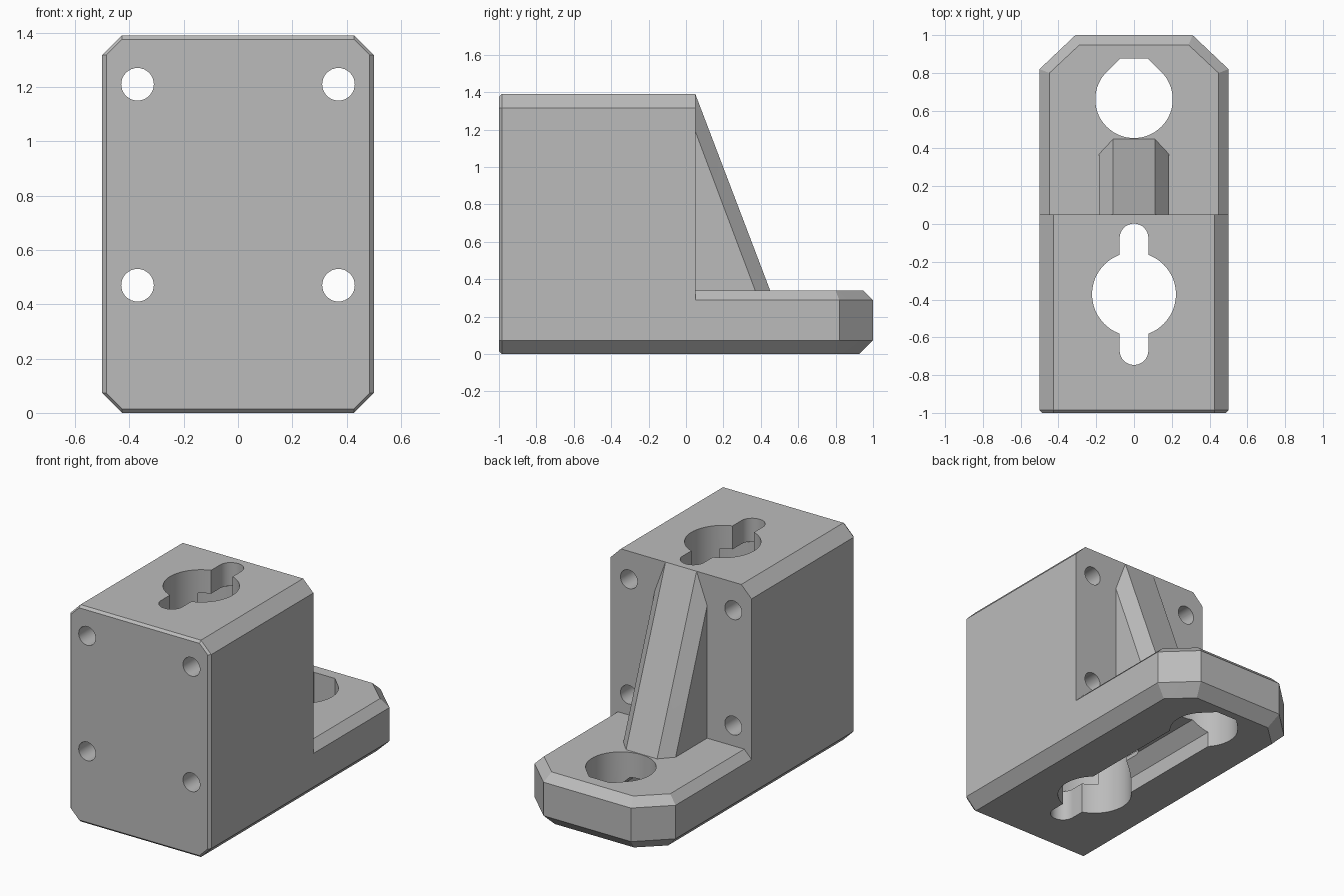
import bpy, bmesh
from math import sin, cos, radians
from mathutils import Vector

if "Cube" in bpy.data.objects:
    bpy.data.objects.remove(bpy.data.objects["Cube"])

grey = bpy.data.materials.new("plain grey")
grey.use_nodes = True
grey.diffuse_color = (0.5, 0.5, 0.5, 1)
grey.node_tree.nodes["Principled BSDF"].inputs["Base Color"].default_value = (0.5, 0.5, 0.5, 1)


def hull(name, points):
    """Convex solid around the points, with flat areas merged."""
    bm = bmesh.new()
    for p in points:
        bm.verts.new(p)
    res = bmesh.ops.convex_hull(bm, input=bm.verts)
    junk = {e for k in ("geom_interior", "geom_unused") for e in res[k]
            if isinstance(e, bmesh.types.BMVert)}
    bmesh.ops.delete(bm, geom=list(junk), context='VERTS')
    bmesh.ops.dissolve_limit(bm, angle_limit=0.01, verts=bm.verts, edges=bm.edges)
    bmesh.ops.recalc_face_normals(bm, faces=bm.faces)
    mesh = bpy.data.meshes.new(name)
    bm.to_mesh(mesh)
    bm.free()
    mesh.materials.append(grey)
    ob = bpy.data.objects.new(name, mesh)
    bpy.context.collection.objects.link(ob)
    return ob


def arc(cx, cy, r, a0=0, a1=360, n=64):
    return [(cx + r * cos(radians(a0 + (a1 - a0) * i / n)),
             cy + r * sin(radians(a0 + (a1 - a0) * i / n)))
            for i in range(n + (a1 - a0 < 360))]


def upright(name, outline, z0, z1):
    return hull(name, [(x, y, z) for x, y in outline for z in (z0, z1)])


def along_y(name, outline, y0, y1):
    return hull(name, [(x, y, z) for x, z in outline for y in (y0, y1)])


# Upright block with chamfered long edges and a fine front bevel
H, BACK, CH = 1.39, 0.05, 0.073


def block_ring(inset, y):
    w, lo, hi = 0.5 - inset, inset, H - inset
    return [(s * x, y, z) for s in (-1, 1)
            for x, z in ((w, CH), (w, H - CH), (0.5 - CH, lo), (0.5 - CH, hi))]


block = hull("upright_block", block_ring(0.015, -1) + block_ring(0, -0.985) + block_ring(0, BACK))


# Base foot with cut back corners, chamfered above and below
def foot_ring(inset, z):
    return [(s * x, y, z) for s in (-1, 1)
            for x, y in ((0.5 - inset, BACK), (0.5 - inset, 0.82 - 0.4 * inset),
                         (0.31 - 0.4 * inset, 1 - inset))]


foot = hull("base_foot", foot_ring(CH, 0) + foot_ring(0, CH)
            + foot_ring(0, 0.288) + foot_ring(0.052, 0.34))

# Sloping support rib
rib = hull("support_rib", [(s * x, y, z) for s in (-1, 1) for x, y, z in (
    (0.185, BACK, 0.34), (0.185, 0.37, 0.34), (0.11, 0.45, 0.34),
    (0.185, BACK, 1.19), (0.11, BACK, H))])

# Cutters: keyed bore with inner turning chambers
CY = -0.372
bore = upright("bore_cutter", arc(0, CY, 0.222), -0.1, 1.5)
slot = upright("slot_cutter", arc(0, CY - 0.298, 0.076) + arc(0, CY + 0.298, 0.076), -0.1, 1.5)
chambers = [upright("chamber_cutter", [(0, CY)] + arc(0, CY, 0.374, a, a + 85, 24), 0.2, 1.24)
            for a in (45, 225)]

# Cutters: flat-topped foot hole, bottom channel, screw holes
foot_hole = upright("foot_hole_cutter",
                    arc(0, 0.66, 0.205, 135, 405, 48) + [(-0.075, 0.875), (0.075, 0.875)], -0.1, 0.5)
channel = along_y("channel_cutter", [(s * x, z) for s in (-1, 1)
                  for x, z in ((0.15, -0.1), (0.15, 0.1), (0.07, 0.18))], CY, 0.66)
screws = [along_y("screw_cutter", arc(x, z, 0.06, n=32), -1.1, 0.2)
          for x in (-0.37, 0.37) for z in (0.47, 1.21)]


def cut(ob, cutters):
    for c in cutters:
        mod = ob.modifiers.new(c.name, 'BOOLEAN')
        mod.operation, mod.solver, mod.object = 'DIFFERENCE', 'EXACT', c
    bpy.context.view_layer.update()
    deps = bpy.context.evaluated_depsgraph_get()
    mesh = bpy.data.meshes.new_from_object(ob.evaluated_get(deps))
    ob.modifiers.clear()
    ob.data = mesh


cut(block, [bore, slot, channel] + chambers + screws)
cut(foot, [foot_hole, channel])
for c in [bore, slot, foot_hole, channel] + chambers + screws:
    bpy.data.objects.remove(c)

# Smooth bores, sharp edges elsewhere
bpy.ops.object.select_all(action='DESELECT')
for ob in (block, foot, rib):
    ob.select_set(True)
bpy.context.view_layer.objects.active = block
bpy.ops.object.shade_smooth_by_angle(angle=radians(20))
